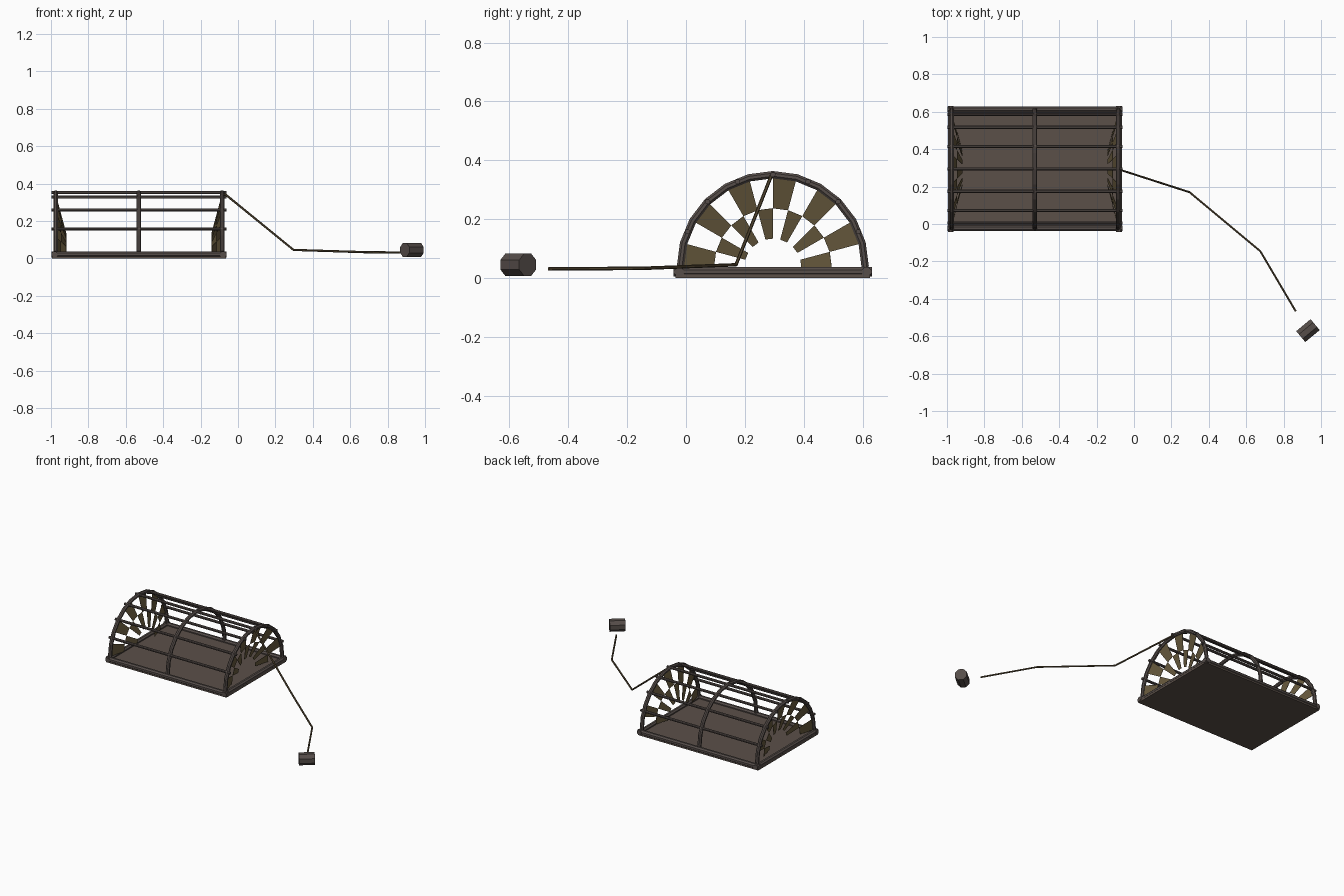
import bpy, bmesh, math
from mathutils import Vector

cube = bpy.data.objects.get("Cube")
if cube:
    bpy.data.objects.remove(cube)


def material(name, rgb):
    m = bpy.data.materials.new(name)
    m.use_nodes = True
    m.diffuse_color = (*rgb, 1)
    bsdf = next(n for n in m.node_tree.nodes if n.type == 'BSDF_PRINCIPLED')
    bsdf.inputs["Base Color"].default_value = (*rgb, 1)
    return m


FRAME = material("dark wood", (0.092, 0.074, 0.067))
FLOOR = material("floor wood", (0.105, 0.08, 0.066))
NET = material("tan netting", (0.135, 0.1, 0.046))
ROPE = material("rope brown", (0.1, 0.072, 0.036))

# Trap layout
CX, CY, CZ = -0.53, 0.295, 0.037
HALF_X, HALF_Y = 0.455, 0.318
ARCH_R = 0.314


def finish(name, bm, mat):
    bmesh.ops.recalc_face_normals(bm, faces=bm.faces)
    mesh = bpy.data.meshes.new(name)
    bm.to_mesh(mesh)
    bm.free()
    mesh.materials.append(mat)
    obj = bpy.data.objects.new(name, mesh)
    bpy.context.collection.objects.link(obj)
    return obj


def tube(name, points, radius, mat, sides=8):
    """Sweep a flat-sided section along a path with mitred joints."""
    bm = bmesh.new()
    pts = [Vector(p) for p in points]
    dirs = [(b - a).normalized() for a, b in zip(pts, pts[1:])]
    rings = []
    for i, p in enumerate(pts):
        before, after = dirs[max(i - 1, 0)], dirs[min(i, len(dirs) - 1)]
        t = (before + after).normalized()
        # Reference axis across the path keeps the section untwisted
        ref = Vector((0, 0, 1)) if abs(dirs[0].z) < 0.9 else Vector((1, 0, 0))
        u = t.cross(ref).normalized()
        v = u.cross(t)
        ring = []
        for k in range(sides):
            a = 2 * math.pi * (k + 0.5) / sides
            ring.append(bm.verts.new(p + radius * (u * math.cos(a) + v * math.sin(a))))
        rings.append(ring)
    for r0, r1 in zip(rings, rings[1:]):
        for k in range(sides):
            j = (k + 1) % sides
            bm.faces.new((r0[k], r0[j], r1[j], r1[k]))
    bm.faces.new(rings[0])
    bm.faces.new(rings[-1])
    return finish(name, bm, mat)


def on_arch(x, r, degrees):
    a = math.radians(degrees)
    return (x, CY + r * math.cos(a), CZ + r * math.sin(a))


# Floor board
bm = bmesh.new()
bmesh.ops.create_cube(bm, size=1)
for v in bm.verts:
    v.co = (CX + v.co.x * 0.93, CY + v.co.y * 0.66, 0.01 + v.co.z * 0.02)
finish("floor_board", bm, FLOOR)

# Base rails
for side, word in ((-1, "front"), (1, "back")):
    y = CY + side * HALF_Y
    tube(word + "_base_rail", [(CX - 0.468, y, 0.021), (CX + 0.468, y, 0.021)], 0.017, FRAME)
for side, word in ((-1, "right"), (1, "left")):
    x = CX + side * (HALF_X - 0.005)
    tube(word + "_base_rail", [(x, CY - 0.337, 0.021), (x, CY + 0.337, 0.021)], 0.017, FRAME)

# Three bent hoops
for x, word in ((CX - 0.445, "right"), (CX, "middle"), (CX + 0.445, "left")):
    tube(word + "_hoop", [on_arch(x, ARCH_R, 15 * i) for i in range(13)], 0.0135, FRAME)

# Lengthwise slats around the hoops
for i in range(1, 8):
    tube(f"slat_{i}", [on_arch(CX - 0.468, ARCH_R, 22.5 * i),
                       on_arch(CX + 0.468, ARCH_R, 22.5 * i)], 0.009, FRAME)

# Chequered entrance funnels, slanting inward at both ends
for side, word in ((-1, "right"), (1, "left")):
    bm = bmesh.new()
    for i in range(12):
        outer, inner = (0.305, 0.2) if i % 2 else (0.2, 0.097)
        corners = [(outer, i), (outer, i + 1), (inner, i + 1), (inner, i)]
        bm.faces.new([bm.verts.new(on_arch(
            CX + side * (0.445 - (0.305 - r) * 0.27), r, 15 * k)) for r, k in corners])
    net = finish(word + "_entrance_netting", bm, NET)
    mod = net.modifiers.new("thickness", 'SOLIDIFY')
    mod.thickness = 0.002
    mod.offset = 0

# Hauling rope
tube("hauling_rope", [(-0.075, 0.29, 0.348), (0.297, 0.17, 0.045),
                      (0.675, -0.145, 0.033), (0.865, -0.467, 0.031)], 0.006, ROPE, 6)

# Octagonal float
mid, axis = Vector((0.93, -0.57, 0.045)), Vector((0.77, 0.64, 0)).normalized()
tube("float", [mid - axis * 0.05, mid + axis * 0.05], 0.041, FRAME)
